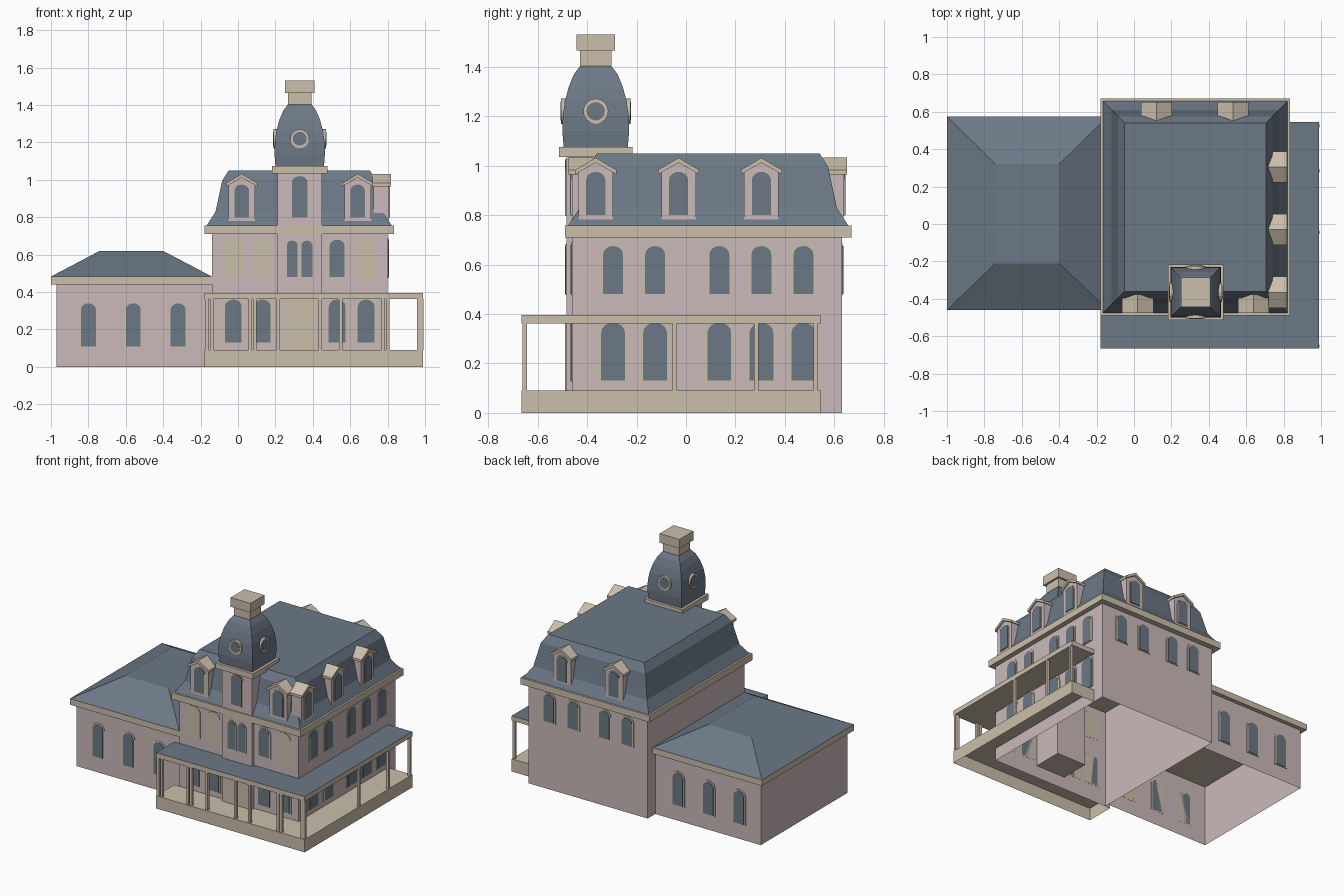
import bpy, bmesh, math
from mathutils import Matrix

cube = bpy.data.objects.get("Cube")
if cube:
    bpy.data.objects.remove(cube, do_unlink=True)


def material(name, rgb):
    m = bpy.data.materials.new(name)
    m.use_nodes = True
    m.diffuse_color = (*rgb, 1)
    m.node_tree.nodes["Principled BSDF"].inputs["Base Color"].default_value = (*rgb, 1)
    return m


PINK = material("pale_pink_wall", (0.60, 0.49, 0.49))
TAN = material("tan_trim", (0.60, 0.52, 0.41))
BLUE = material("slate_blue", (0.15, 0.19, 0.24))


def finish(name, bm, mats, matrix=None):
    mesh = bpy.data.meshes.new(name)
    bm.to_mesh(mesh)
    bm.free()
    for m in mats:
        mesh.materials.append(m)
    ob = bpy.data.objects.new(name, mesh)
    bpy.context.collection.objects.link(ob)
    if matrix:
        ob.matrix_world = matrix
    return ob


def rect(x0, x1, y0, y1, inset=0):
    x0, x1, y0, y1 = x0 + inset, x1 - inset, y0 + inset, y1 - inset
    return [(x0, y0), (x1, y0), (x1, y1), (x0, y1)]


def square(half):
    return rect(TX - half, TX + half, TY - half, TY + half)


def loft(name, mats, rings, bottom=True, top=True):
    """Stack of (outline, z) rings, counter-clockwise, lowest first."""
    bm = bmesh.new()
    loops = [[bm.verts.new((x, y, z)) for x, y in pts] for pts, z in rings]
    n = len(loops[0])
    for a, b in zip(loops, loops[1:]):
        for i in range(n):
            j = (i + 1) % n
            bm.faces.new((a[i], a[j], b[j], b[i]))
    if bottom:
        bm.faces.new(loops[0][::-1])
    if top:
        face = bm.faces.new(loops[-1])
        face.material_index = len(mats) - 1
    return finish(name, bm, mats)


def prism(name, mat, pts, y0, y1, loc, turn):
    """Outline in x, z pushed from y0 to y1, then turned to face a side."""
    bm = bmesh.new()
    a = [bm.verts.new((x, y0, z)) for x, z in pts]
    b = [bm.verts.new((x, y1, z)) for x, z in pts]
    bm.faces.new(a)
    bm.faces.new(b)
    for i in range(len(pts)):
        j = (i + 1) % len(pts)
        bm.faces.new((a[i], a[j], b[j], b[i]))
    bmesh.ops.recalc_face_normals(bm, faces=bm.faces)
    m = Matrix.Translation((*loc, 0)) @ Matrix.Rotation(math.radians(turn), 4, "Z")
    return finish(name, bm, [mat], m)


def arch(width, z0, z1):
    r, rise = width / 2, width * 0.42
    curve = [(r * math.cos(math.pi * k / 8), z1 - rise + rise * math.sin(math.pi * k / 8))
             for k in range(9)]
    return [(-r, z0), (r, z0)] + curve


FRONT, RIGHT, BACK = 0, 90, 180


def window(name, loc, turn, width, z0, z1, rim=0.012, glass=True):
    prism(name + "_frame", TAN, arch(width + 2 * rim, z0 - rim / 2, z1 + rim), 0.001, -0.004, loc, turn)
    if glass:
        prism(name + "_glass", BLUE, arch(width, z0, z1), 0.001, -0.007, loc, turn)


def dormer(loc, turn):
    wall = [(-0.07, 0.78), (0.07, 0.78), (0.07, 0.975), (0, 1.015), (-0.07, 0.975)]
    cover = [(-0.083, 0.965), (0, 1.012), (0.083, 0.965), (0.083, 0.983), (0, 1.032), (-0.083, 0.983)]
    prism("dormer_wall", PINK, wall, 0, 0.08, loc, turn)
    prism("dormer_roof", TAN, cover, -0.013, 0.085, loc, turn)
    window("dormer_window", loc, turn, 0.078, 0.80, 0.975, rim=0.006)


# Main block with cornice and mansard roof
MAIN = (-0.14, 0.80, -0.46, 0.63)
EAVE = (-0.18, 0.835, -0.49, 0.67)
loft("main_walls", [PINK], [(rect(*MAIN), 0), (rect(*MAIN), 0.72)], bottom=False, top=False)
loft("main_cornice", [TAN], [(rect(*EAVE), 0.71), (rect(*EAVE), 0.757)])
loft("mansard_roof", [BLUE], [(rect(*EAVE, i), z) for i, z in
     ((0.012, 0.755), (0.06, 0.83), (0.075, 0.90), (0.095, 0.995), (0.13, 1.05))])

# Side wing with hipped roof
WING = (-0.97, -0.14, -0.43, 0.545)
WING_EAVE = (-1.0, -0.14, -0.46, 0.575)
loft("wing_walls", [PINK], [(rect(*WING), 0), (rect(*WING), 0.45)], bottom=False, top=False)
loft("wing_cornice", [TAN], [(rect(*WING_EAVE), 0.44), (rect(*WING_EAVE), 0.483)])
loft("wing_roof", [BLUE], [(rect(*WING_EAVE), 0.483), (rect(-0.74, -0.40, -0.21, 0.32), 0.62)])

# Clock tower
TX, TY = 0.33, -0.365
loft("tower_shaft", [PINK], [(square(0.118), 0.09), (square(0.118), 1.05)])
loft("tower_cornice", [TAN], [(square(0.148), 1.035), (square(0.148), 1.075)])
loft("tower_dome", [BLUE], [(square(h), z) for h, z in
     ((0.130, 1.075), (0.135, 1.14), (0.133, 1.20), (0.125, 1.26),
      (0.109, 1.32), (0.088, 1.37), (0.062, 1.405))])
loft("tower_cap", [TAN], [(square(h), z) for h, z in
     ((0.063, 1.40), (0.063, 1.465), (0.078, 1.465), (0.078, 1.53))])


def circle(r):
    return [(r * math.cos(math.pi * k / 8), 1.22 + r * math.sin(math.pi * k / 8)) for k in range(16)]


for turn in (0, 90, 180, 270):
    prism("round_window_frame", TAN, circle(0.051), -0.10, -0.140, (TX, TY), turn)
    prism("round_window_glass", BLUE, circle(0.037), -0.10, -0.143, (TX, TY), turn)

# Dormers
for x in (0.02, 0.64):
    dormer((x, -0.462), FRONT)
for x in (0.12, 0.53):
    dormer((x, 0.638), BACK)
for y in (-0.365, -0.03, 0.305):
    dormer((0.805, y), RIGHT)

# Wrap-around porch: L-shaped deck and roof, thin posts
L = [(-0.18, -0.665), (0.99, -0.665), (0.99, 0.545), (0.80, 0.545), (0.80, -0.46), (-0.18, -0.46)]
loft("porch_deck", [TAN], [(L, 0), (L, 0.09)], bottom=False)
loft("porch_roof", [TAN, BLUE], [(L, 0.362), (L, 0.396)])


def post(x, y):
    r = rect(x - 0.009, x + 0.009, y - 0.009, y + 0.009)
    loft("porch_post", [TAN], [(r, 0.09), (r, 0.365)])


for x in (-0.168, -0.14, 0.065, 0.09, 0.215, 0.44, 0.55, 0.775, 0.80, 0.965):
    post(x, -0.652)
for y in (-0.652, -0.045, 0.285, 0.525):
    post(0.982, y)

# Front door
prism("front_door", TAN, [(-0.09, 0.09), (0.09, 0.09), (0.09, 0.362), (-0.09, 0.362)],
      0.001, -0.006, (TX, TY - 0.118), FRONT)

# Front windows
bay = TY - 0.118
for x in (-0.025, 0.13, 0.53, 0.685):
    window("front_lower_window", (x, -0.46), FRONT, 0.09, 0.13, 0.36)
    window("front_upper_window", (x, -0.46), FRONT, 0.08, 0.48, 0.68, glass=x == 0.53)
for x in (0.29, 0.368):
    window("bay_window", (x, bay), FRONT, 0.058, 0.48, 0.675, rim=0.008)
window("tower_window", (TX, bay), FRONT, 0.085, 0.80, 1.02, rim=0.006)

# Right side windows
for y in (-0.295, -0.125, 0.135, 0.305, 0.475):
    window("right_lower_window", (0.80, y), RIGHT, 0.096, 0.13, 0.365)
    window("right_upper_window", (0.80, y), RIGHT, 0.08, 0.48, 0.675)

# Back and wing windows
for x in (0.635, 0.445, 0.20, 0.02):
    window("back_window", (x, 0.63), BACK, 0.08, 0.48, 0.675)
for x in (-0.80, -0.56, -0.32):
    window("wing_front_window", (x, -0.43), FRONT, 0.08, 0.11, 0.34)
    window("wing_back_window", (x, 0.545), BACK, 0.08, 0.11, 0.34)
